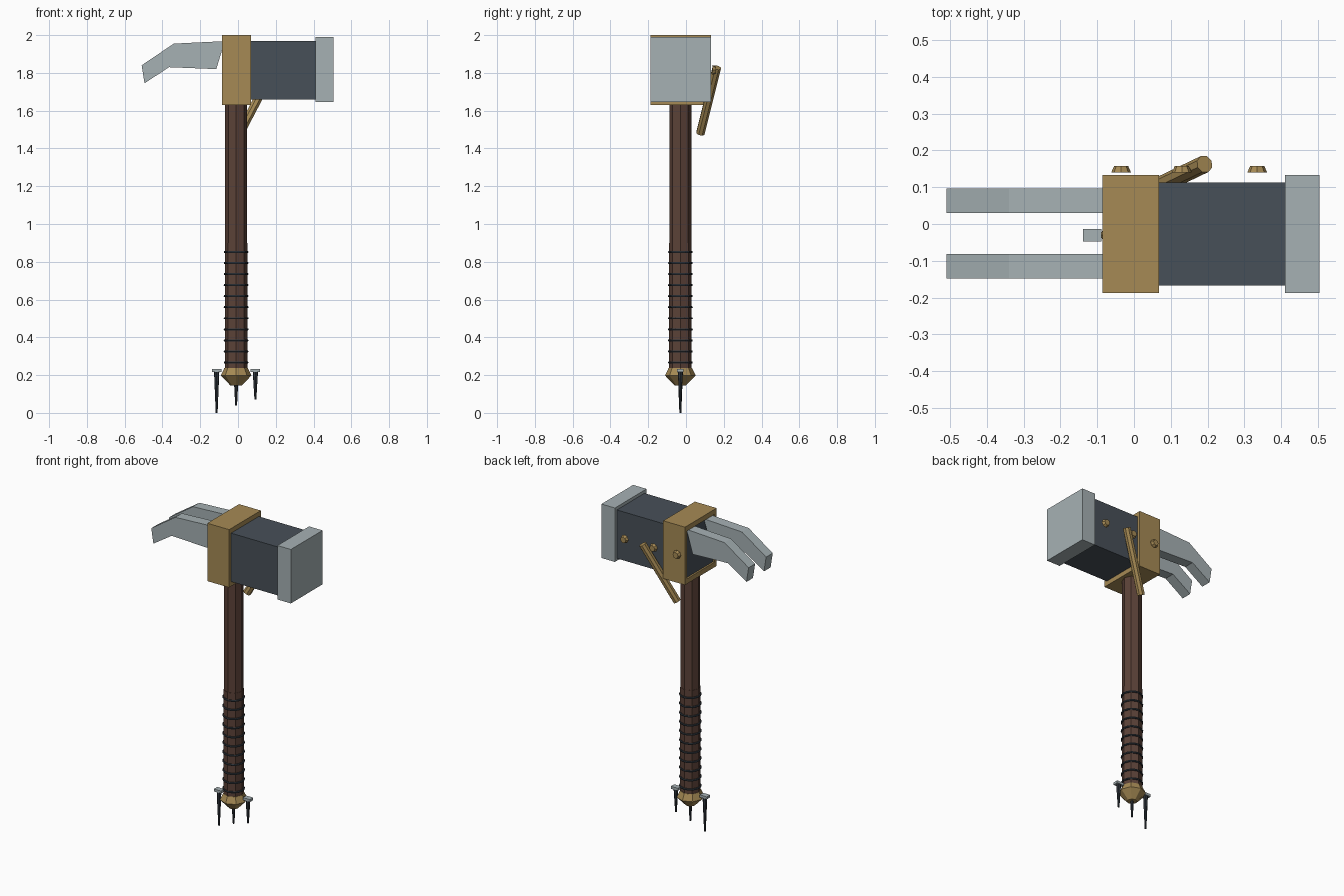
import bpy, bmesh, math
from mathutils import Vector

cube = bpy.data.objects.get("Cube")
if cube:
    bpy.data.objects.remove(cube, do_unlink=True)


def material(name, rgb):
    m = bpy.data.materials.new(name)
    m.use_nodes = True
    m.diffuse_color = (*rgb, 1)
    m.node_tree.nodes["Principled BSDF"].inputs["Base Color"].default_value = (*rgb, 1)
    return m


BRASS = material("aged brass", (0.38, 0.255, 0.09))
STEEL = material("pale steel", (0.38, 0.44, 0.455))
IRON = material("dark iron", (0.064, 0.08, 0.098))
WOOD = material("brown wood", (0.105, 0.054, 0.039))
CORD = material("dark cord", (0.03, 0.038, 0.048))

AX, AY = -0.01, -0.03   # shaft axis


def finish(bm, name, mat):
    bmesh.ops.recalc_face_normals(bm, faces=bm.faces)
    me = bpy.data.meshes.new(name)
    bm.to_mesh(me)
    bm.free()
    me.materials.append(mat)
    ob = bpy.data.objects.new(name, me)
    bpy.context.collection.objects.link(ob)
    return ob


def box(name, mat, lo, hi):
    bm = bmesh.new()
    bmesh.ops.create_cube(bm, size=1)
    for v in bm.verts:
        v.co = [(a + b) / 2 + c * (b - a) for a, b, c in zip(lo, hi, v.co)]
    return finish(bm, name, mat)


def rod(name, mat, start, end, r1, r2, sides=8):
    start, end = Vector(start), Vector(end)
    bm = bmesh.new()
    bmesh.ops.create_cone(bm, cap_ends=True, segments=sides, radius1=r1, radius2=r2,
                          depth=(end - start).length)
    ob = finish(bm, name, mat)
    ob.location = (start + end) / 2
    ob.rotation_euler = (end - start).to_track_quat('Z', 'Y').to_euler()
    return ob


def prism(name, mat, outline, y0, y1):
    bm = bmesh.new()
    face = bm.faces.new([bm.verts.new((x, y0, z)) for x, z in outline])
    ext = bmesh.ops.extrude_face_region(bm, geom=[face])["geom"]
    moved = [g for g in ext if isinstance(g, bmesh.types.BMVert)]
    bmesh.ops.translate(bm, verts=moved, vec=(0, y1 - y0, 0))
    return finish(bm, name, mat)


# Head: iron block, striking face and a four-plate brass collar
box("head_block", IRON, (-0.075, -0.167, 1.66), (0.415, 0.113, 1.97))
box("striking_face", STEEL, (0.41, -0.187, 1.645), (0.505, 0.133, 1.99))
box("collar_top", BRASS, (-0.086, -0.187, 1.968), (0.068, 0.133, 2.0))
box("collar_bottom", BRASS, (-0.086, -0.187, 1.63), (0.068, 0.133, 1.662))
box("collar_front", BRASS, (-0.086, -0.187, 1.662), (0.068, -0.165, 1.968))
box("collar_back", BRASS, (-0.086, 0.111, 1.662), (0.068, 0.133, 1.968))

# Pair of bent claws
claw = [(-0.07, 1.968), (-0.34, 1.955), (-0.51, 1.84), (-0.495, 1.745),
        (-0.365, 1.83), (-0.115, 1.82)]
prism("claw_front", STEEL, claw, -0.148, -0.081)
prism("claw_back", STEEL, claw, 0.03, 0.096)

# Studs and slanted lever on the back
for i, x in enumerate((-0.035, 0.13, 0.335)):
    rod(f"stud_{i + 1}", BRASS, (x, 0.14, 1.815), (x, 0.158, 1.815), 0.027, 0.019)
rod("lever", BRASS, (0.01, 0.076, 1.48), (0.192, 0.163, 1.828), 0.024, 0.024)

# Shaft and grip with cord rings
rod("shaft", WOOD, (AX, AY, 0.2), (AX, AY, 1.64), 0.058, 0.058)
rod("grip", WOOD, (AX, AY, 0.22), (AX, AY, 0.9), 0.06, 0.06)
for i in range(11):
    bpy.ops.mesh.primitive_torus_add(
        location=(AX, AY, 0.267 + i * 0.0585), major_segments=16, minor_segments=6,
        major_radius=0.06, minor_radius=0.006)
    ring = bpy.context.object
    ring.name = f"cord_ring_{i + 1}"
    ring.data.materials.append(CORD)

# Faceted pommel
rod("pommel_upper", BRASS, (AX, AY, 0.198), (AX, AY, 0.238), 0.081, 0.062)
rod("pommel_lower", BRASS, (AX, AY, 0.145), (AX, AY, 0.198), 0.03, 0.081)

# Hanging spikes on small brackets
for side, x, tip in (("right", -0.113, 0.0), ("middle", AX, 0.04), ("left", 0.092, 0.07)):
    rod(f"spike_{side}", CORD, (x, AY, tip), (x, AY, 0.22), 0.005, 0.014)
    if side != "middle":
        box(f"bracket_{side}", STEEL, (x - 0.025, AY - 0.017, 0.217),
            (x + 0.025, AY + 0.017, 0.233))
